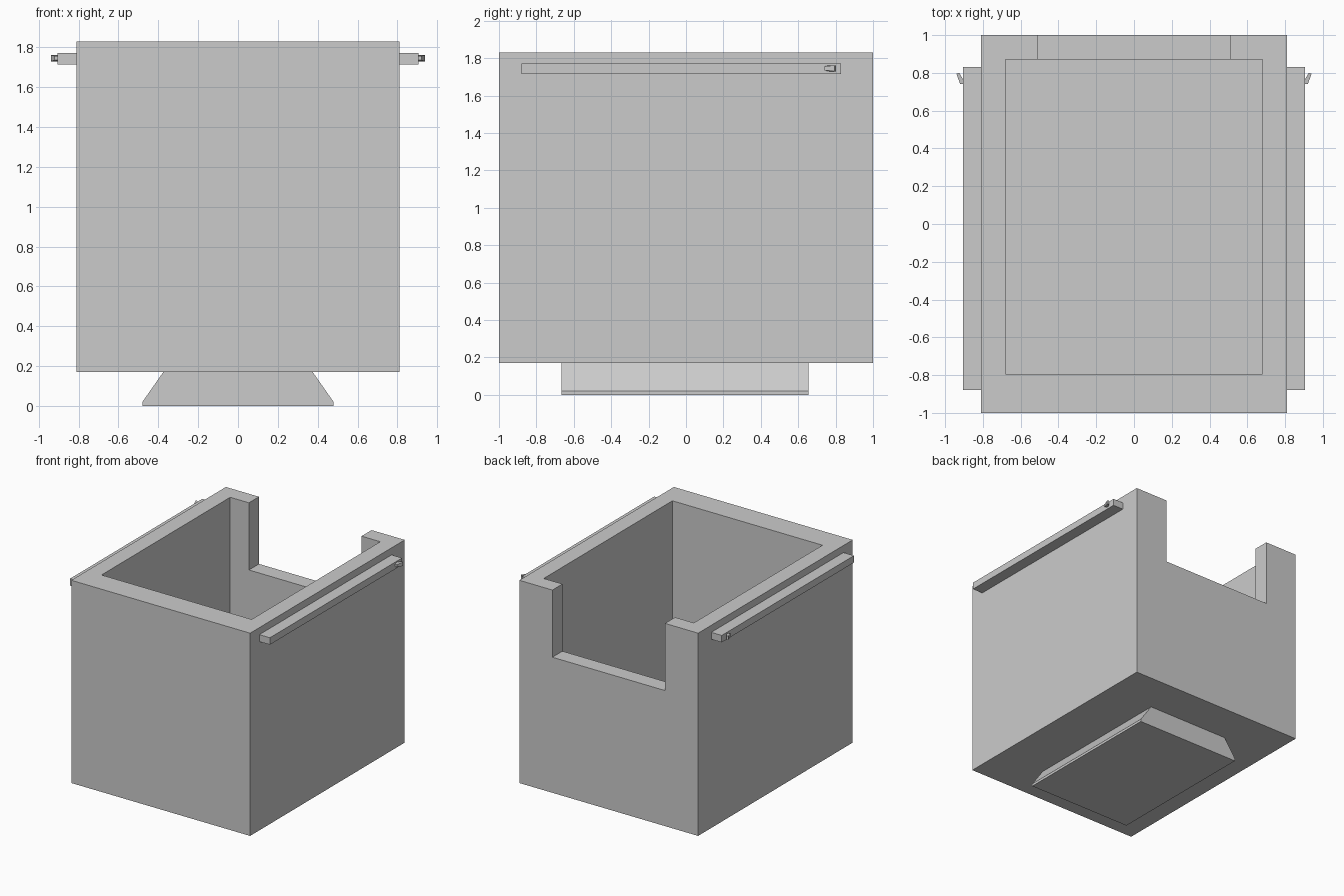
import bpy, bmesh
from mathutils import Vector

cube = bpy.data.objects.get("Cube")
if cube:
    bpy.data.objects.remove(cube, do_unlink=True)

grey = bpy.data.materials.new("plain grey")
grey.use_nodes = True
grey.diffuse_color = (0.6, 0.6, 0.6, 1)
grey.node_tree.nodes["Principled BSDF"].inputs["Base Color"].default_value = (0.6, 0.6, 0.6, 1)


def prism(name, profile, offset):
    """Extrude a closed flat profile along an offset vector."""
    bm = bmesh.new()
    face = bm.faces.new([bm.verts.new(p) for p in profile])
    result = bmesh.ops.extrude_face_region(bm, geom=[face])
    moved = [v for v in result["geom"] if isinstance(v, bmesh.types.BMVert)]
    bmesh.ops.translate(bm, verts=moved, vec=Vector(offset))
    bmesh.ops.recalc_face_normals(bm, faces=bm.faces)
    mesh = bpy.data.meshes.new(name)
    bm.to_mesh(mesh)
    bm.free()
    mesh.materials.append(grey)
    obj = bpy.data.objects.new(name, mesh)
    bpy.context.collection.objects.link(obj)
    return obj


def box(name, x, y, z):
    base = [(x[0], y[0], z[0]), (x[1], y[0], z[0]), (x[1], y[1], z[0]), (x[0], y[1], z[0])]
    return prism(name, base, (0, 0, z[1] - z[0]))


def cut(target, cutter):
    mod = target.modifiers.new(cutter.name, "BOOLEAN")
    mod.operation = "DIFFERENCE"
    mod.solver = "EXACT"
    mod.object = cutter
    cutter.hide_render = True
    cutter.hide_viewport = True
    cutter.display_type = "WIRE"


# Open box with a thick front wall and a notch in the back wall
body = box("bin_body", (-0.81, 0.81), (-1, 1), (0.17, 1.83))
cut(body, box("cavity_cutter", (-0.68, 0.68), (-0.795, 0.87), (0.30, 2)))
cut(body, box("notch_cutter", (-0.51, 0.51), (0.6, 1.2), (1.28, 2.1)))

# Apply the cuts and remove the cutters
bpy.context.view_layer.update()
graph = bpy.context.evaluated_depsgraph_get()
carved = bpy.data.meshes.new_from_object(body.evaluated_get(graph))
body.modifiers.clear()
body.data = carved
for name in ("cavity_cutter", "notch_cutter"):
    bpy.data.objects.remove(bpy.data.objects[name], do_unlink=True)

# Dovetail foot running front to back
half = [(0.48, 0), (0.48, 0.02), (0.375, 0.17)]
outline = half + [(-x, z) for x, z in reversed(half)]
prism("dovetail_foot", [(x, -0.665, z) for x, z in outline], (0, 1.32, 0))

# Side rails, each with a small hooked catch near the back
hook = [(0.905, 0.74), (0.92, 0.74), (0.94, 0.795), (0.925, 0.80), (0.905, 0.765)]
for side, s in (("left", 1), ("right", -1)):
    box(side + "_rail", sorted((s * 0.81, s * 0.905)), (-0.88, 0.83), (1.715, 1.772))
    catch = prism(side + "_catch", [(s * x, y, 1.73) for x, y in hook], (0, 0, 0.032))
    for v in catch.data.vertices:
        if v.co.y < 0.75:  # taper the front end
            v.co.z = 1.746 + (v.co.z - 1.746) * 0.65
